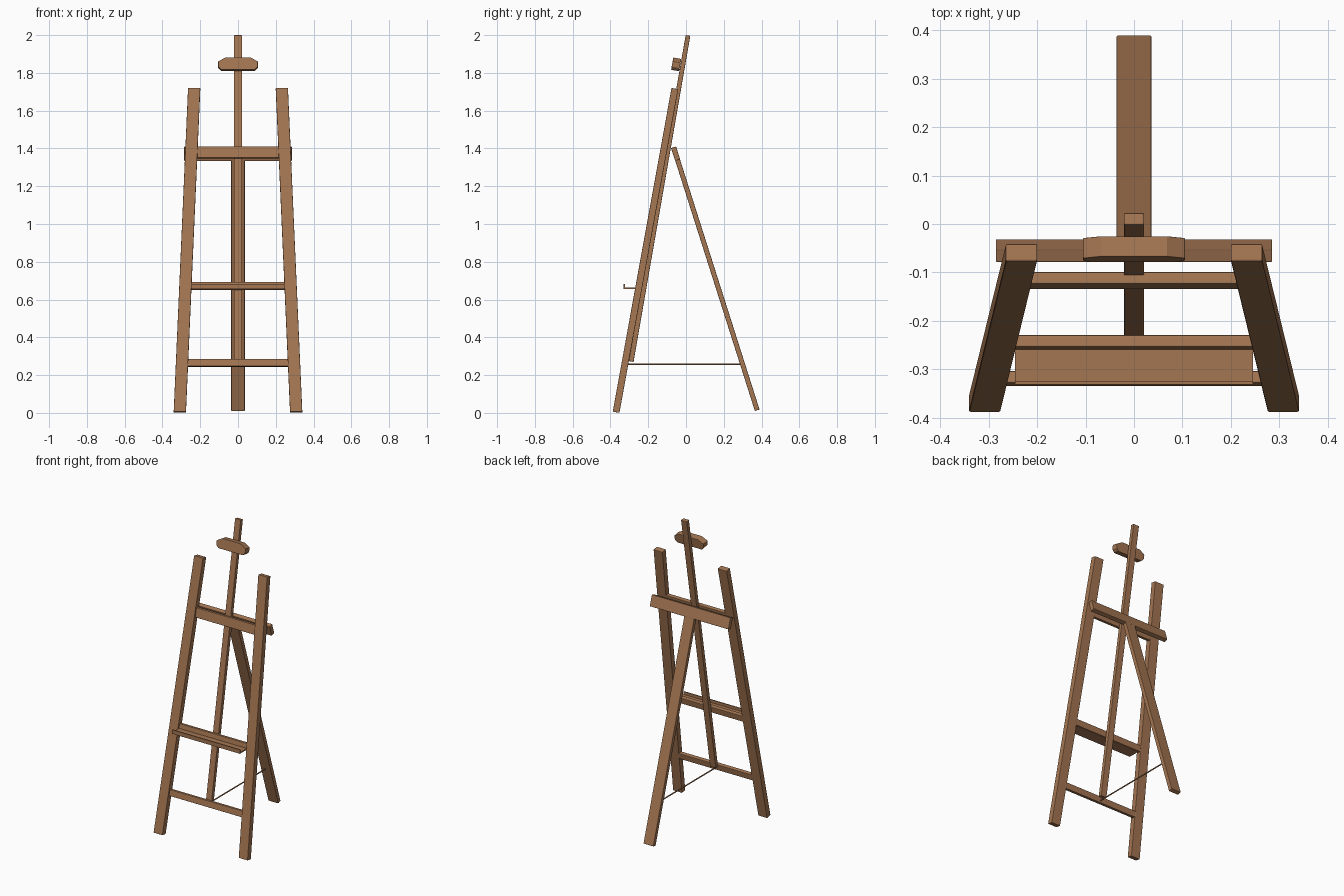
import bpy, bmesh, math
from mathutils import Vector

if "Cube" in bpy.data.objects:
    bpy.data.objects.remove(bpy.data.objects["Cube"])

wood = bpy.data.materials.new("warm_wood")
wood.diffuse_color = (0.37, 0.18, 0.085, 1)
wood.use_nodes = True
wood.node_tree.nodes["Principled BSDF"].inputs["Base Color"].default_value = wood.diffuse_color


def finish(name, bm, bevel=0.003):
    bmesh.ops.recalc_face_normals(bm, faces=bm.faces)
    me = bpy.data.meshes.new(name)
    bm.to_mesh(me)
    bm.free()
    me.materials.append(wood)
    ob = bpy.data.objects.new(name, me)
    bpy.context.collection.objects.link(ob)
    if bevel:
        m = ob.modifiers.new("soft_edges", 'BEVEL')
        m.width, m.segments, m.limit_method = bevel, 2, 'ANGLE'
    return ob


def beam(name, p0, p1, width, thick, bevel=0.003):
    """Timber from p0 to p1: width along x, thickness across the slope in the yz plane."""
    p0, p1 = Vector(p0), Vector(p1)
    d = p1 - p0
    n = Vector((0, d.z, -d.y)).normalized() * thick / 2
    w = Vector((width / 2, 0, 0))
    bm = bmesh.new()
    ends = [[bm.verts.new(p + a * w + b * n) for a, b in ((-1, -1), (1, -1), (1, 1), (-1, 1))]
            for p in (p0, p1)]
    bm.faces.new(ends[0])
    bm.faces.new(ends[1])
    for i in range(4):
        j = (i + 1) % 4
        bm.faces.new((ends[0][i], ends[0][j], ends[1][j], ends[1][i]))
    return finish(name, bm, bevel)


SLOPE = 0.1816


def on_frame(z, off=0.0):
    """y of the front frame's middle plane at height z."""
    return -0.370 + (z - 0.004) * SLOPE + off


# splayed front legs
for s, side in ((-1, "left"), (1, "right")):
    beam("front_leg_" + side, (s * 0.308, on_frame(0.0035), 0.0035),
         (s * 0.232, on_frame(1.717), 1.717), 0.065, 0.036)

# crossbars between the legs
for name, z0, z1, half in (("lower_crossbar", 0.245, 0.284, 0.275),
                           ("middle_crossbar", 0.652, 0.692, 0.255),
                           ("upper_crossbar", 1.348, 1.408, 0.225)):
    beam(name, (0, on_frame(z0, 0.004), z0), (0, on_frame(z1, 0.004), z1), 2 * half, 0.025)

# sliding mast
beam("mast", (0, -0.290, 0.272), (0, 0.0105, 1.998), 0.042, 0.025)

# rear leg and hinge board
beam("rear_leg", (0, 0.377, 0.014), (0, -0.048, 1.35), 0.072, 0.026)
beam("hinge_board", (0, -0.044, 1.338), (0, -0.066, 1.406), 0.57, 0.028)

# canvas tray with lip
beam("tray_shelf", (0, -0.288, 0.657), (0, -0.288, 0.665), 0.49, 0.08, 0)
beam("tray_lip", (0, -0.327, 0.657), (0, -0.327, 0.683), 0.49, 0.007, 0)

# top canvas clamp: chamfered profile, tilted with the frame
prof = [(-0.068, 0.033), (0.068, 0.033), (0.105, 0.012), (0.105, -0.016),
        (0.088, -0.033), (-0.088, -0.033), (-0.105, -0.016), (-0.105, 0.012)]
bm = bmesh.new()
base = bm.faces.new([bm.verts.new((x, -0.0215, z)) for x, z in prof])
ext = bmesh.ops.extrude_face_region(bm, geom=[base])
bmesh.ops.translate(bm, vec=(0, 0.043, 0),
                    verts=[v for v in ext["geom"] if isinstance(v, bmesh.types.BMVert)])
if not base.is_valid or len(bm.faces) < 10:
    bm.faces.new([v for v in bm.verts][:8])
clamp = finish("canvas_clamp", bm, 0.002)
clamp.location = (0, -0.052, 1.845)
clamp.rotation_euler = (-math.atan(SLOPE), 0, 0)

# stay cord from lower crossbar to rear leg
bm = bmesh.new()
bmesh.ops.create_cone(bm, cap_ends=True, segments=10, radius1=0.004, radius2=0.004, depth=0.61)
cord = finish("stay_cord", bm, 0)
cord.location = (0, -0.01, 0.258)
cord.rotation_euler = (math.pi / 2, 0, 0)
